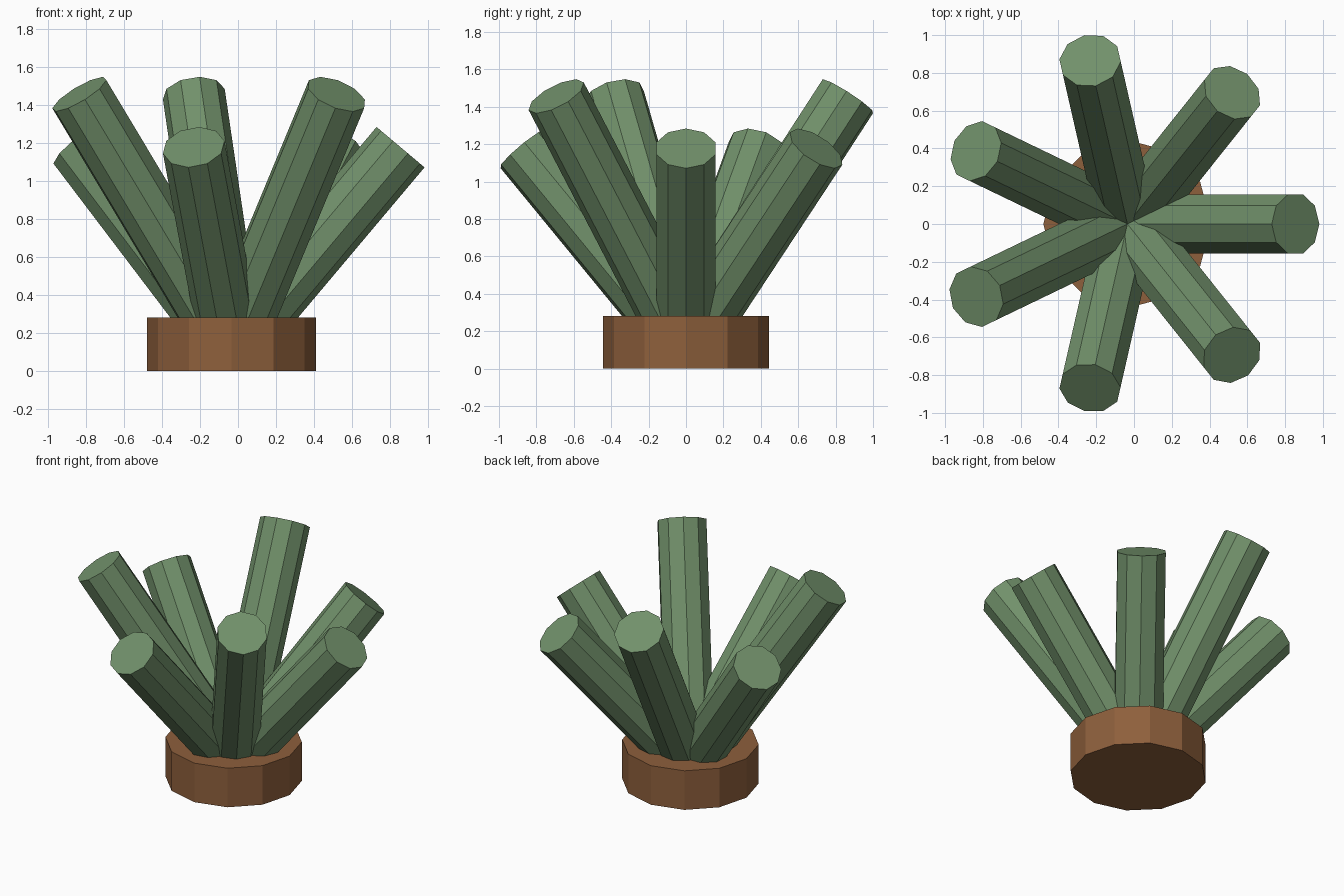
import bpy
import math
from mathutils import Matrix

if "Cube" in bpy.data.objects:
    bpy.data.objects.remove(bpy.data.objects["Cube"])

CX = -0.035   # shared axis of base and stalks


def material(name, color):
    m = bpy.data.materials.new(name)
    m.diffuse_color = color
    m.use_nodes = True
    m.node_tree.nodes["Principled BSDF"].inputs["Base Color"].default_value = m.diffuse_color
    return m


wood = material("brown", (0.27, 0.115, 0.045, 1))
green = material("green", (0.165, 0.28, 0.145, 1))


def prism(name, sides, radius, length, matrix, mat):
    """Flat-sided cylinder standing on its local origin, then placed."""
    bpy.ops.mesh.primitive_cylinder_add(vertices=sides, radius=radius, depth=length)
    ob = bpy.context.object
    ob.name = name
    # put a corner on local +x and the bottom on the origin
    ob.data.transform(Matrix.Translation((0, 0, length / 2)) @ Matrix.Rotation(-math.pi / 2, 4, 'Z'))
    ob.matrix_world = matrix
    ob.data.materials.append(mat)


# Round base
prism("base", 12, 0.445, 0.28, Matrix.Translation((CX, 0, 0)), wood)

# Seven stalks fanning out, alternating short and wide with tall and steep
for i in range(7):
    tilt, length = ((40.1, 1.382), (33.6, 1.604))[i % 2]
    place = (Matrix.Translation((CX, 0, 0.12))
             @ Matrix.Rotation(-i * math.tau / 7, 4, 'Z')
             @ Matrix.Rotation(math.radians(tilt), 4, 'Y'))
    prism(f"stalk_{i + 1}", 10, 0.165, length, place, green)
